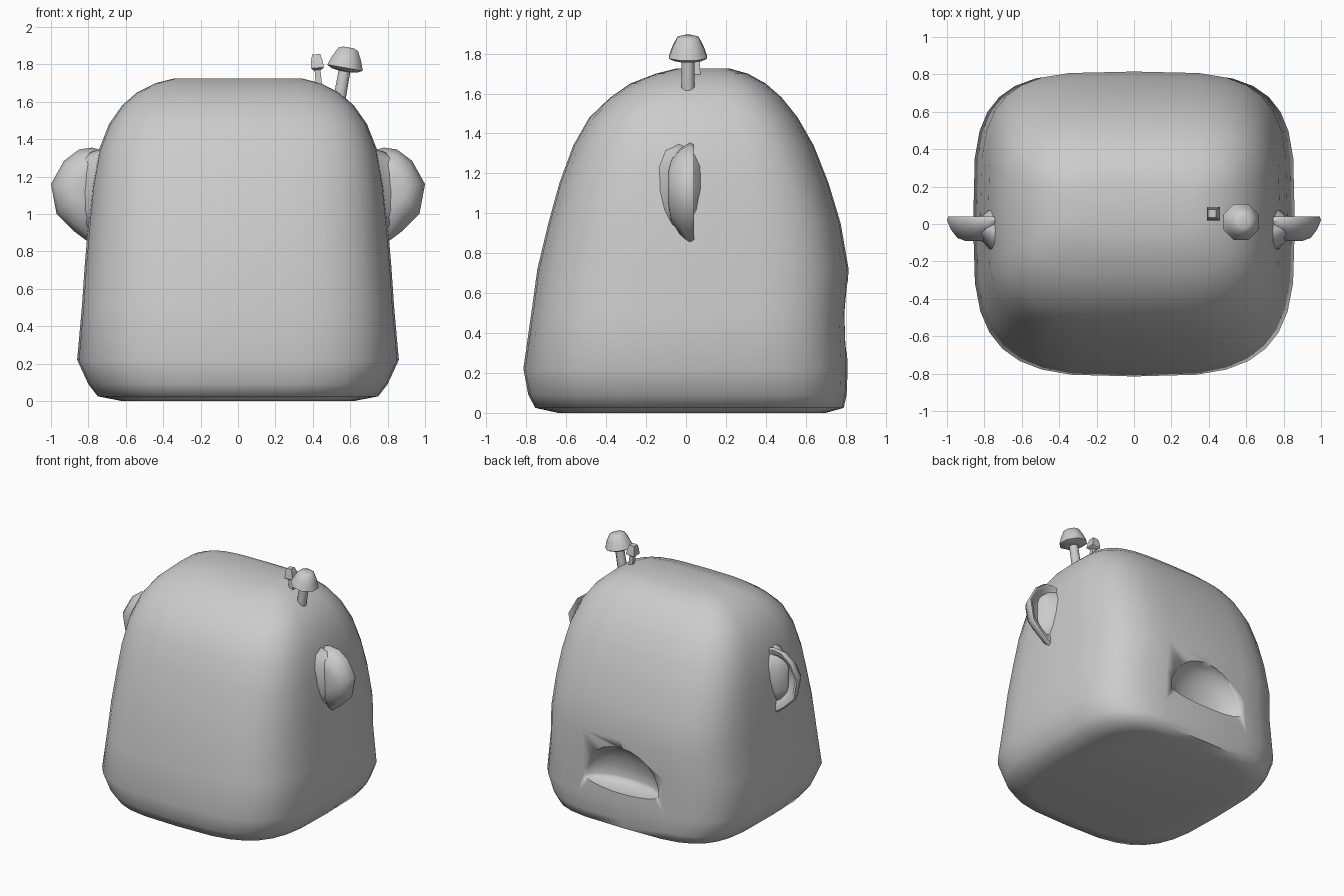
import bpy, bmesh, math
from mathutils import Matrix, Vector

if "Cube" in bpy.data.objects:
    bpy.data.objects.remove(bpy.data.objects["Cube"])


def make_object(name, bm, angle=60):
    bmesh.ops.recalc_face_normals(bm, faces=bm.faces)
    me = bpy.data.meshes.new(name)
    bm.to_mesh(me)
    bm.free()
    ob = bpy.data.objects.new(name, me)
    bpy.context.collection.objects.link(ob)
    smooth(ob, angle)
    return ob


def smooth(ob, angle):
    bpy.ops.object.select_all(action='DESELECT')
    ob.select_set(True)
    bpy.context.view_layer.objects.active = ob
    bpy.ops.object.shade_smooth_by_angle(angle=math.radians(angle))


def loft(rings):
    """Skin a list of equal-length point rings and cap both ends."""
    bm = bmesh.new()
    vs = [[bm.verts.new(p) for p in r] for r in rings]
    n = len(vs[0])
    for a, b in zip(vs, vs[1:]):
        for i in range(n):
            bm.faces.new((a[i], a[(i + 1) % n], b[(i + 1) % n], b[i]))
    bm.faces.new(vs[0])
    bm.faces.new(vs[-1])
    return bm


def power(v, e):
    return math.copysign(abs(v) ** e, v)


# Head block: rounded-square sections (z, half width, front y, back y)
sections = [
    (0.0, .62, -.64, .70), (.025, .75, -.755, .79), (.09, .80, -.79, .805),
    (.22, .86, -.815, .81), (.50, .835, -.775, .80), (.72, .82, -.745, .815),
    (.95, .80, -.69, .775), (1.15, .78, -.635, .715), (1.34, .745, -.565, .64),
    (1.48, .69, -.485, .56), (1.58, .62, -.38, .48), (1.65, .54, -.28, .40),
    (1.70, .44, -.15, .31), (1.725, .34, -.05, .22),
]
N = 32
rings = []
for z, hx, y0, y1 in sections:
    cy, hy = (y0 + y1) / 2, (y1 - y0) / 2
    ring = []
    for i in range(N):
        c, s = math.cos(2 * math.pi * i / N), math.sin(2 * math.pi * i / N)
        e = .58 if s < 0 else .5 + .04 * z      # front corners rounder
        ring.append((hx * power(c, e), cy + hy * power(s, e), z))
    rings.append(ring)
head = make_object("head", loft(rings))

# Arched hollow in the back: tall dome above, shallow dip at the lower lip
bm = bmesh.new()
bmesh.ops.create_uvsphere(bm, u_segments=20, v_segments=12, radius=1)
for v in bm.verts:
    v.co.z *= .30 if v.co.z > 0 else .06
bm.transform(Matrix.Translation((0, .82, .36)) @ Matrix.Diagonal((.33, .16, 1, 1)))
cutter = make_object("hollow_cutter", bm)
cutter.hide_render = True
cutter.hide_viewport = True
mod = head.modifiers.new("hollow", 'BOOLEAN')
mod.operation = 'DIFFERENCE'
mod.solver = 'EXACT'
mod.object = cutter
bpy.context.view_layer.objects.active = head
bpy.ops.object.modifier_apply(modifier="hollow")
bpy.data.objects.remove(cutter)
smooth(head, 75)

# Ears: oval cups open toward the back, each on a root flowing into the head
outline = [(.72, 1.34), (.78, 1.355), (.85, 1.345), (.93, 1.285), (1.0, 1.16),
           (.97, 1.0), (.88, .91), (.80, .85), (.74, .92), (.71, 1.13)]
centre = Vector((.86, 1.14))
steps = [(.3, -.09), (.6, -.075), (.85, -.03), (1.0, .02), (.95, .04),
         (.80, .035), (.62, .0), (.35, -.03)]
root = [(.70, -.22, .12, .24), (.76, -.15, .09, .22), (.81, -.095, .05, .20),
        (.87, -.06, .0, .14)]
for side, label in ((1, "right"), (-1, "left")):
    rings = []
    for s, y in steps:
        pts = [centre + (Vector(p) - centre) * s for p in outline]
        rings.append([(side * p.x, y, p.y) for p in pts])
    make_object(label + "_ear", loft(rings))
    rings = []
    for x, y0, y1, h in root:
        a = [2 * math.pi * i / 12 for i in range(12)]
        rings.append([(side * x, (y0 + y1) / 2 + (y1 - y0) / 2 * math.cos(t),
                       1.12 + h * math.sin(t)) for t in a])
    make_object(label + "_ear_root", loft(rings))


# Mushrooms on the crown: turned profiles with a slight lean
def mushroom(name, base, lean, sides, stem, cap):
    mat = Matrix.Translation(base) @ Matrix.Rotation(math.radians(lean), 4, 'Y')
    for part, profile in (("stem", stem), ("cap", cap)):
        rings = [[(r * math.cos(2 * math.pi * (i + .5) / sides),
                   r * math.sin(2 * math.pi * (i + .5) / sides), z)
                  for i in range(sides)] for r, z in profile]
        bm = loft(rings)
        bm.transform(mat)
        make_object(name + "_" + part, bm, 50)


mushroom("large_mushroom", (.54, .01, 1.60), 10, 8,
         [(.036, 0), (.034, .20)],
         [(.04, .165), (.075, .17), (.104, .185), (.085, .235), (.058, .285), (.03, .295)])
mushroom("small_mushroom", (.435, .055, 1.66), -5, 4,
         [(.024, 0), (.022, .13)],
         [(.03, .11), (.05, .122), (.042, .165), (.03, .195)])
